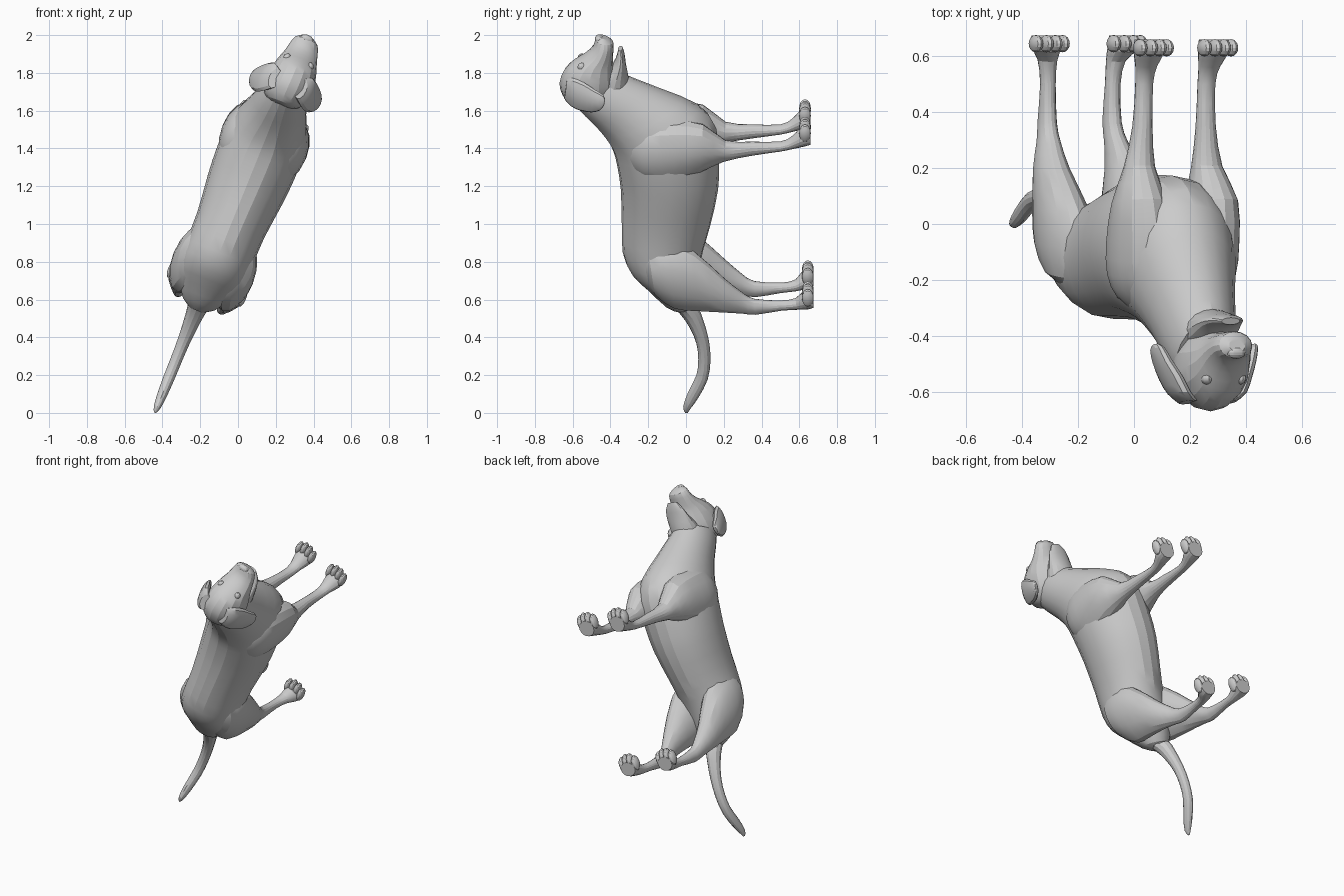
import bpy, bmesh, math
from mathutils import Matrix, Vector

# Local frame: x = sideways, y = towards the nose, z = up from the paws
A = math.radians(22)
POSE = Matrix(((math.cos(A), math.sin(A), 0, 0),
               (0, 0, -1, 0),
               (-math.sin(A), math.cos(A), 0, 1.09),
               (0, 0, 0, 1)))


def finish(bm, name, mirror):
    bmesh.ops.recalc_face_normals(bm, faces=bm.faces)
    me = bpy.data.meshes.new(name)
    bm.to_mesh(me)
    bm.free()
    ob = bpy.data.objects.new(name, me)
    bpy.context.collection.objects.link(ob)
    ob.matrix_world = POSE
    if mirror:
        ob.modifiers.new("mirror", 'MIRROR').use_axis = (True, False, False)
    bpy.ops.object.select_all(action='DESELECT')
    ob.select_set(True)
    bpy.context.view_layer.objects.active = ob
    bpy.ops.object.shade_smooth_by_angle(angle=math.radians(20))
    return ob


def spline(rows, steps):
    out = []
    n = len(rows)
    for i in range(n - 1):
        p = [rows[max(0, min(n - 1, i + k))] for k in (-1, 0, 1, 2)]
        for j in range(steps):
            f = j / steps
            out.append([0.5 * (2 * b + (c - a) * f + (2 * a - 5 * b + 4 * c - d) * f * f
                               + (3 * b - a - 3 * c + d) * f ** 3) for a, b, c, d in zip(*p)])
    out.append(list(rows[-1]))
    return out


def loft(name, rows, mirror=False, sides=16, steps=2):
    """Each row: side-view edge A (y, z), edge B (y, z), sideways centre, half width."""
    bm = bmesh.new()
    rings = []
    for ya, za, yb, zb, xc, hw in spline(rows, steps):
        mid = Vector((xc, (ya + yb) / 2, (za + zb) / 2))
        arm = Vector((0, (yb - ya) / 2, (zb - za) / 2))
        rings.append([bm.verts.new(mid + arm * math.cos(t) + Vector((hw * math.sin(t), 0, 0)))
                      for t in (2 * math.pi * k / sides for k in range(sides))])
    for r, q in zip(rings, rings[1:]):
        for k in range(sides):
            m = (k + 1) % sides
            bm.faces.new((r[k], r[m], q[m], q[k]))
    bm.faces.new(rings[0])
    bm.faces.new(rings[-1])
    return finish(bm, name, mirror)


def blobs(name, items, mirror=False):
    """Each item: centre and radii of an ellipsoid."""
    bm = bmesh.new()
    for c, r in items:
        bmesh.ops.create_uvsphere(bm, u_segments=12, v_segments=8, radius=1,
                                  matrix=Matrix.Translation(c) @ Matrix.Diagonal((*r, 1)))
    return finish(bm, name, mirror)


# Trunk and neck (back edge, belly edge)
loft("body", [
    (-.59, .06, -.59, .0, 0, .03), (-.55, .12, -.56, -.04, 0, .09),
    (-.46, .205, -.48, -.06, 0, .145), (-.37, .29, -.37, -.07, 0, .185),
    (-.26, .335, -.25, -.09, 0, .188), (-.1, .34, -.1, -.13, 0, .19),
    (.1, .345, .1, -.17, 0, .212), (.24, .365, .27, -.175, 0, .222),
    (.32, .385, .45, -.16, 0, .218), (.38, .415, .57, -.07, 0, .198),
    (.45, .465, .66, .12, 0, .16), (.53, .54, .725, .27, 0, .133),
    (.60, .60, .76, .34, 0, .11)], sides=20)

# Head with muzzle (top edge, lower edge)
loft("head", [
    (.59, .60, .575, .50, .005, .04), (.605, .63, .59, .44, .005, .085),
    (.645, .655, .63, .40, .006, .118), (.71, .67, .69, .37, .008, .128),
    (.785, .645, .76, .375, .01, .12), (.835, .595, .82, .385, .01, .104),
    (.875, .535, .86, .386, .01, .09), (.92, .492, .915, .384, .008, .077),
    (.96, .48, .945, .386, .006, .062), (.98, .458, .965, .41, .005, .03)])
loft("lower_jaw", [
    (.68, .48, .66, .30, .005, .095), (.75, .44, .745, .305, .005, .092),
    (.82, .385, .82, .318, .006, .08), (.87, .365, .875, .325, .006, .062),
    (.905, .36, .912, .335, .006, .035)])
blobs("nose", [((.005, .962, .46), (.036, .022, .022))])
blobs("eyes", [((x, .828, .552), (.02, .026, .022)) for x in (-.055, .075)])

# Hanging ears, close to the skull at the top
loft("ears", [
    (.65, .645, .76, .63, .075, .03), (.62, .61, .78, .60, .108, .033),
    (.605, .56, .765, .54, .135, .033), (.605, .50, .74, .49, .16, .03),
    (.625, .455, .715, .44, .180, .022), (.655, .435, .69, .428, .188, .010)], True, sides=12)

# Legs with shoulders and thighs sunk into the trunk (rear edge, front edge)
loft("front_legs", [
    (.25, .31, .42, .35, .06, .05), (.205, .25, .47, .29, .09, .098),
    (.18, .17, .53, .20, .115, .114), (.195, .06, .545, .07, .128, .11),
    (.255, -.07, .525, -.09, .138, .092), (.315, -.2, .43, -.21, .13, .056),
    (.345, -.35, .42, -.35, .122, .036),
    (.368, -.5, .42, -.5, .12, .033), (.385, -.57, .45, -.56, .122, .04),
    (.40, -.625, .495, -.605, .124, .056), (.41, -.66, .51, -.66, .124, .056)], True)
loft("hind_legs", [
    (-.38, .225, -.21, .26, .06, .06), (-.46, .16, -.175, .20, .10, .1),
    (-.53, .06, -.155, .09, .12, .104), (-.54, -.06, -.20, -.04, .131, .09),
    (-.545, -.2, -.35, -.2, .138, .06),
    (-.555, -.3, -.43, -.29, .13, .04), (-.563, -.37, -.475, -.36, .125, .033),
    (-.54, -.5, -.485, -.5, .125, .028), (-.53, -.59, -.47, -.58, .132, .036),
    (-.52, -.645, -.43, -.615, .148, .055), (-.51, -.675, -.42, -.675, .15, .055)], True)

# Four toes on each paw
for name, xc, yc, ground in (("front_toes", .124, .51, -.66), ("hind_toes", .15, -.42, -.675)):
    blobs(name, [((xc + k * .034, yc - .008 * k * k, ground + .03), (.021, .05, .031))
                 for k in (-1.5, -.5, .5, 1.5)], True)

# Tail
loft("tail", [
    (-.50, .14, -.57, -.01, 0, .07), (-.60, .04, -.57, -.06, 0, .052),
    (-.69, -.02, -.64, -.09, 0, .042), (-.78, -.055, -.755, -.12, 0, .034),
    (-.87, -.065, -.87, -.13, 0, .031), (-.96, -.055, -.985, -.115, 0, .03),
    (-1.06, -.01, -1.09, -.065, 0, .026), (-1.14, .015, -1.15, -.025, 0, .018),
    (-1.175, .005, -1.175, -.01, 0, .005)], sides=12)
